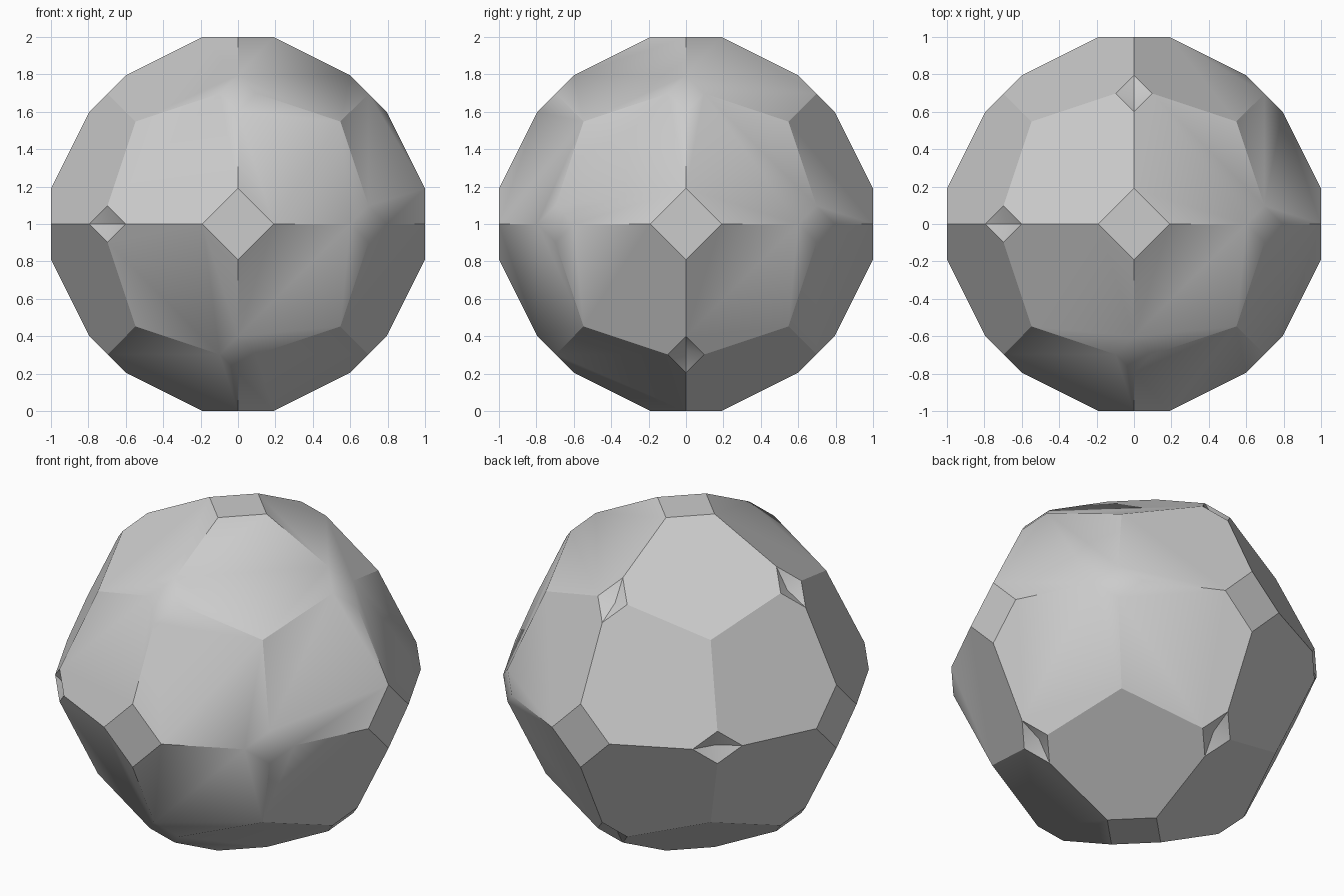
import bpy, bmesh, math
from itertools import product
from mathutils import Vector

if "Cube" in bpy.data.objects:
    bpy.data.objects.remove(bpy.data.objects["Cube"], do_unlink=True)

KITE = 2.19      # plane offset of the kite facets
CHAMFER = 1.395  # plane offset of the small diamonds
DENT = 0.035     # depth of the sunken diamonds

stone = bpy.data.materials.new("grey_stone")
stone.use_nodes = True
colour = (0.6, 0.6, 0.6, 1)
stone.diffuse_color = colour
stone.node_tree.nodes["Principled BSDF"].inputs["Base Color"].default_value = colour


def signed(a, b, c):
    """All sign and order variations of a direction."""
    orders = {(a, b, c), (b, c, a), (c, a, b)}
    return {tuple(s * v for s, v in zip(sign, o))
            for o in orders for sign in product((1, -1), repeat=3)}


def slice_off(bm, direction, offset):
    """Cut everything beyond a plane and close the cut."""
    n = Vector(direction)
    cut = bmesh.ops.bisect_plane(
        bm, geom=bm.verts[:] + bm.edges[:] + bm.faces[:], dist=1e-5,
        plane_co=n * offset / n.length_squared, plane_no=n, clear_outer=True)
    rim = [e for e in cut["geom_cut"] if isinstance(e, bmesh.types.BMEdge)]
    bmesh.ops.contextual_create(bm, geom=rim)


# Faceted ball cut from a cube
bm = bmesh.new()
bmesh.ops.create_cube(bm, size=2)
for d in sorted(signed(1, 1, 2)):
    slice_off(bm, d, KITE)
for d in sorted(signed(1, 1, 0)):
    slice_off(bm, d, CHAMFER)
bmesh.ops.recalc_face_normals(bm, faces=bm.faces[:])

# Sink some of the small diamonds
for f in bm.faces[:]:
    x, y, z = (round(v) for v in f.normal * 1.2)
    diamond = abs(x) + abs(y) + abs(z) == 2 and len(f.verts) == 4
    if diamond and (x < 0 or (x == 0 and y > 0) or (x > 0 and z < 0)):
        sunk = f.calc_center_median() - f.normal * DENT
        bmesh.ops.poke(bm, faces=[f])["verts"][0].co = sunk

bmesh.ops.translate(bm, verts=bm.verts, vec=(0, 0, 1))
mesh = bpy.data.meshes.new("faceted_ball")
bm.to_mesh(mesh)
bm.free()
mesh.materials.append(stone)
ball = bpy.data.objects.new("faceted_ball", mesh)
bpy.context.collection.objects.link(ball)

# Soften only the shallow edges round the diamonds
bpy.ops.object.select_all(action="DESELECT")
ball.select_set(True)
bpy.context.view_layer.objects.active = ball
bpy.ops.object.shade_smooth_by_angle(angle=math.radians(32))
